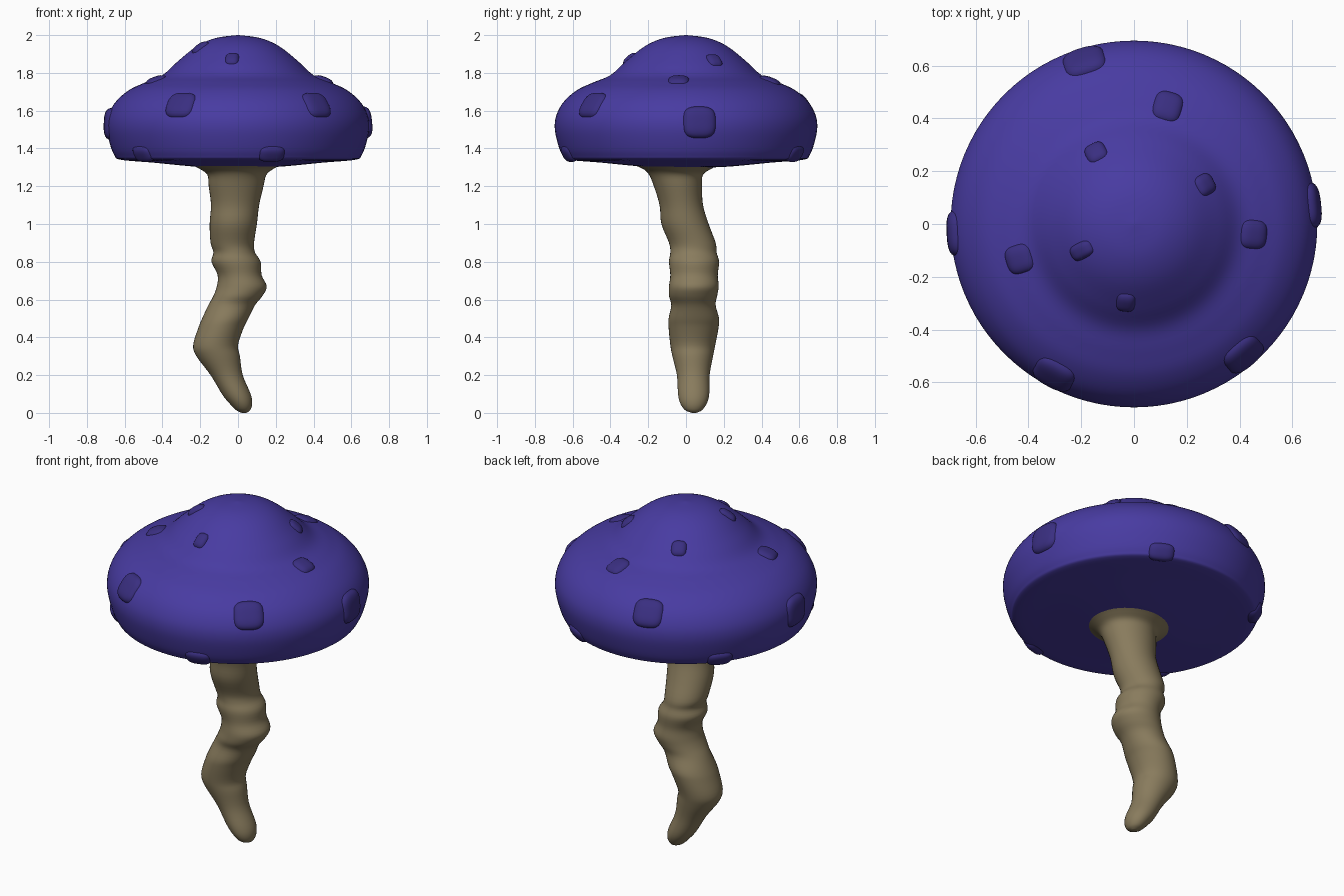
import bpy, bmesh
from math import cos, sin, pi, radians
from mathutils import Vector, Matrix

if "Cube" in bpy.data.objects:
    bpy.data.objects.remove(bpy.data.objects["Cube"])


def material(name, rgb):
    m = bpy.data.materials.new(name)
    m.diffuse_color = (*rgb, 1)
    m.use_nodes = True
    m.node_tree.nodes["Principled BSDF"].inputs["Base Color"].default_value = m.diffuse_color
    return m


def spline(pts, n):
    """Catmull-Rom resampling of tuples of any length."""
    P = [pts[0]] + list(pts) + [pts[-1]]
    out = []
    for i in range(1, len(P) - 2):
        for k in range(n):
            t = k / n
            out.append(tuple(
                0.5 * (2 * b + (c - a) * t + (2 * a - 5 * b + 4 * c - d) * t * t
                       + (3 * b - a - 3 * c + d) * t ** 3)
                for a, b, c, d in zip(P[i - 1], P[i], P[i + 1], P[i + 2])))
    return out + [tuple(pts[-1])]


def finish(bm, name, mat):
    bmesh.ops.recalc_face_normals(bm, faces=bm.faces)
    me = bpy.data.meshes.new(name)
    bm.to_mesh(me)
    bm.free()
    me.shade_smooth()
    me.materials.append(mat)
    ob = bpy.data.objects.new(name, me)
    bpy.context.collection.objects.link(ob)
    return ob


def loft(rings, segs, name, mat):
    """Skin stacked ellipses (cx, cy, rx, ry, z), closed at both ends."""
    bm = bmesh.new()
    loops = [[bm.verts.new((cx + rx * cos(2 * pi * i / segs),
                            cy + ry * sin(2 * pi * i / segs), z))
              for i in range(segs)] for cx, cy, rx, ry, z in rings]
    for a, b in zip(loops, loops[1:]):
        for i in range(segs):
            j = (i + 1) % segs
            bm.faces.new((a[i], a[j], b[j], b[i]))
    bm.faces.new(loops[0])
    bm.faces.new(loops[-1])
    return finish(bm, name, mat)


purple = material("cap purple", (0.065, 0.044, 0.36))
dark = material("spot purple", (0.042, 0.028, 0.22))
tan = material("stem tan", (0.25, 0.2, 0.11))

# Cap: lathed bell profile (radius, z)
profile = spline([(0.005, 2.0), (0.12, 1.984), (0.22, 1.94), (0.32, 1.86), (0.40, 1.788),
                  (0.49, 1.75), (0.575, 1.71), (0.645, 1.65), (0.685, 1.58), (0.695, 1.51),
                  (0.68, 1.43), (0.655, 1.365), (0.62, 1.34), (0.45, 1.325), (0.2, 1.302),
                  (0.005, 1.30)], 5)
loft([(0, 0, r, r, z) for r, z in profile], 96, "cap", purple)

# Stem: crooked stack (x left, x right, y front, y back, z)
outline = [(-.24, .22, -.27, .17, 1.31), (-.20, .185, -.225, .13, 1.29),
           (-.162, .15, -.195, .09, 1.26), (-.155, .135, -.17, .085, 1.20),
           (-.143, .112, -.14, .09, 1.10), (-.15, .10, -.13, .12, 1.0),
           (-.145, .085, -.09, .157, .90), (-.13, .09, -.083, .162, .85),
           (-.14, .12, -.09, .175, .80), (-.108, .125, -.083, .168, .73),
           (-.112, .152, -.09, .173, .67), (-.13, .13, -.09, .165, .62),
           (-.157, .09, -.078, .157, .57), (-.19, .055, -.092, .175, .50),
           (-.21, .03, -.092, .172, .45), (-.237, .0, -.083, .155, .36),
           (-.22, .01, -.072, .143, .30), (-.145, .025, -.048, .125, .20),
           (-.085, .067, -.042, .123, .10), (-.045, .075, -.03, .11, .05),
           (-.01, .065, -.005, .085, .015), (.02, .045, .03, .055, .0)]
loft([((a + b) / 2, (c + d) / 2, (b - a) / 2, (d - c) / 2, z)
      for a, b, c, d, z in spline(outline, 4)], 40, "stem", tan)


def spot(name, angle, r, z, w, h):
    """Low rounded-square pad lying on the cap surface."""
    i = min(range(1, len(profile) - 1),
            key=lambda k: (profile[k][0] - r) ** 2 + (profile[k][1] - z) ** 2)
    (r0, z0), (r1, z1) = profile[i - 1], profile[i + 1]
    a = radians(angle)
    out, side = Vector((cos(a), sin(a), 0)), Vector((-sin(a), cos(a), 0))
    n = (out * (z0 - z1) + Vector((0, 0, r1 - r0))).normalized()
    up = n.cross(side)
    depth = 0.05
    c = out * r + Vector((0, 0, z)) - n * (depth - 0.016)
    basis = Matrix((side, up, n)).transposed()
    bm = bmesh.new()
    bmesh.ops.create_cube(bm, size=2)
    bmesh.ops.subdivide_edges(bm, edges=bm.edges, cuts=9, use_grid_fill=True)
    for v in bm.verts:
        p = v.co / sum(abs(q) ** 3 for q in v.co) ** (1 / 3)
        v.co = c + basis @ Vector((p.x * w, p.y * h, p.z * depth))
    finish(bm, name, dark)


# Spots: crown, shoulder, side and rim rows (angle, radius, z, half width, half height)
spots = [(118, .31, 1.868, .045, .05), (29, .31, 1.868, .045, .05),
         (207, .225, 1.937, .035, .055), (264, .30, 1.876, .04, .05),
         (74, .465, 1.76, .06, .065), (-5, .455, 1.764, .06, .06),
         (197, .455, 1.764, .06, .06),
         (107, .655, 1.637, .085, .08), (-50, .655, 1.637, .085, .08),
         (-118, .655, 1.637, .085, .08), (6, .695, 1.54, .09, .085),
         (183, .695, 1.53, .09, .085),
         (63, .655, 1.367, .075, .05), (141, .655, 1.367, .075, .05),
         (219, .655, 1.367, .075, .05), (-74, .655, 1.367, .075, .05)]
for k, s in enumerate(spots, 1):
    spot(f"cap_spot_{k}", *s)
